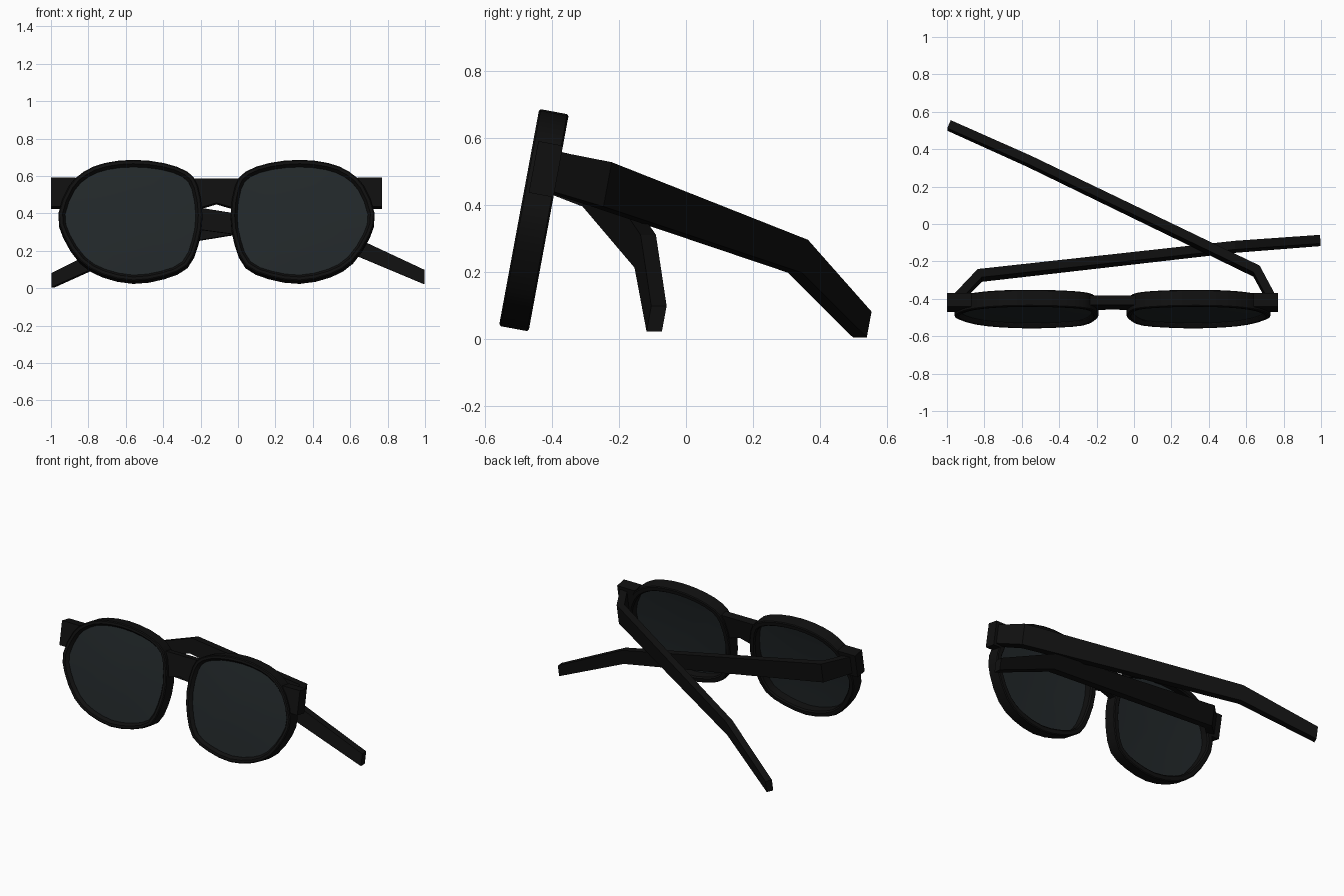
import bpy, bmesh, math
from mathutils import Matrix, Vector

if "Cube" in bpy.data.objects:
    bpy.data.objects.remove(bpy.data.objects["Cube"])

TILT = math.radians(-10.5)
FRONT = Matrix.Translation((-0.115, -0.455, 0.355)) @ Matrix.Rotation(TILT, 4, 'X')
UP = Matrix.Rotation(TILT, 3, 'X') @ Vector((0, 0, 1))


def material(name, rgb):
    m = bpy.data.materials.new(name)
    m.diffuse_color = (*rgb, 1)
    m.use_nodes = True
    m.node_tree.nodes["Principled BSDF"].inputs["Base Color"].default_value = m.diffuse_color
    return m


BLACK = material("black_plastic", (0.005, 0.005, 0.005))
GLASS = material("dark_lens", (0.016, 0.021, 0.023))


def make(name, verts, faces, mat, matrix=None, smooth=False):
    me = bpy.data.meshes.new(name)
    me.from_pydata([tuple(v) for v in verts], [], faces)
    bm = bmesh.new()
    bm.from_mesh(me)
    if matrix:
        bm.transform(matrix)
    bmesh.ops.recalc_face_normals(bm, faces=bm.faces)
    bm.to_mesh(me)
    bm.free()
    ob = bpy.data.objects.new(name, me)
    bpy.context.collection.objects.link(ob)
    me.materials.append(mat)
    if smooth:
        bpy.ops.object.select_all(action='DESELECT')
        ob.select_set(True)
        bpy.context.view_layer.objects.active = ob
        bpy.ops.object.shade_smooth_by_angle(angle=math.radians(30))
    return ob


def loft(rings, closed=False):
    """Faces joining equal rings; ends are capped unless closed."""
    n, k = len(rings[0]), len(rings)
    verts = [p for r in rings for p in r]
    faces = [(i * n + j, i * n + (j + 1) % n,
              (i + 1) % k * n + (j + 1) % n, (i + 1) % k * n + j)
             for i in range(k if closed else k - 1) for j in range(n)]
    if not closed:
        faces += [tuple(range(n)), tuple(range((k - 1) * n, k * n))]
    return verts, faces


def prism(name, pts, w0, w1):
    make(name, *loft([[(u, w, v) for u, v in pts] for w in (w0, w1)]), BLACK, FRONT)


# Lens outline, outer side at +u
OUT = [(.40, .04), (.375, -.08), (.285, -.22), (.165, -.295), (0, -.33), (-.165, -.305),
       (-.29, -.245), (-.348, -.12), (-.37, .03), (-.345, .19), (-.29, .265),
       (-.165, .312), (0, .33), (.155, .312), (.265, .265), (.345, .185)]
P = [Vector(p) for p in OUT]
outline = []
for i in range(len(P)):
    a, b, c, d = (P[(i + k) % len(P)] for k in (-1, 0, 1, 2))
    outline += [b, (9 * (b + c) - a - d) / 16]


def inset(t):
    return [p - p.normalized() * t for p in outline]


# Rim section: (inset, depth), negative depth is the front
SECTION = [(0, -.040), (.006, -.045), (.022, -.045), (.036, -.026),
           (.038, .036), (.030, .045), (.006, .045), (0, .040)]

for side, s in (("left", -1), ("right", 1)):
    cx = 0.445

    def ring(t, w):
        return [(s * (cx + p.x), w, p.y) for p in inset(t)]

    # Rim
    make(side + "_rim", *loft([ring(t, w) for t, w in SECTION], True), BLACK, FRONT, True)

    # Slightly domed lens with two faces
    lens = []
    for base, scales in ((-.022, (.1, .4, .7, 1)), (-.014, (1, .7, .4, .1))):
        for k in scales:
            lens.append([(s * (cx + p.x * k), base - .012 * (1 - k * k), p.y * k)
                         for p in inset(.034)])
    make(side + "_lens", *loft(lens), GLASS, FRONT, True)

    # Hinge block at the outer end
    prism(side + "_end_piece",
          [(s * u, v) for u, v in ((.885, .078), (.885, .235), (.755, .235), (.825, .078))],
          -.03, .045)

# Bridge with a shallow arch underneath
prism("bridge", [(-.13, .232), (.13, .232), (.095, .072), (.06, .082), (0, .100),
                 (-.06, .082), (-.095, .072)], -.020, .030)


def temple(name, path, heights, half=0.023):
    pts = [Vector(p) for p in path]
    flat = [Vector((p.x, p.y)) for p in pts]
    dirs = [(b - a).normalized() for a, b in zip(flat, flat[1:])]
    rings = []
    for i, (p, h) in enumerate(zip(pts, heights)):
        d0, d1 = dirs[max(i - 1, 0)], dirs[min(i, len(dirs) - 1)]
        m = (d0 + d1).normalized()
        sv = Vector((-m.y, m.x, 0)) * half / m.dot(d0)
        u = UP * h / 2
        rings.append([p + sv + u, p - sv + u, p - sv - u, p + sv - u])
    make(name, *loft(rings), BLACK)


# Folded temples crossing behind the lenses
HEIGHTS = (.12, .135, .10, .078)
temple("right_temple", [(.735, -.40, .50), (.655, -.252, .462),
                        (-.56, .335, .247), (-.989, .527, .043)], HEIGHTS)
temple("left_temple", [(-.945, -.40, .50), (-.825, -.275, .462),
                       (.54, -.122, .262), (.996, -.088, .060)], HEIGHTS)
